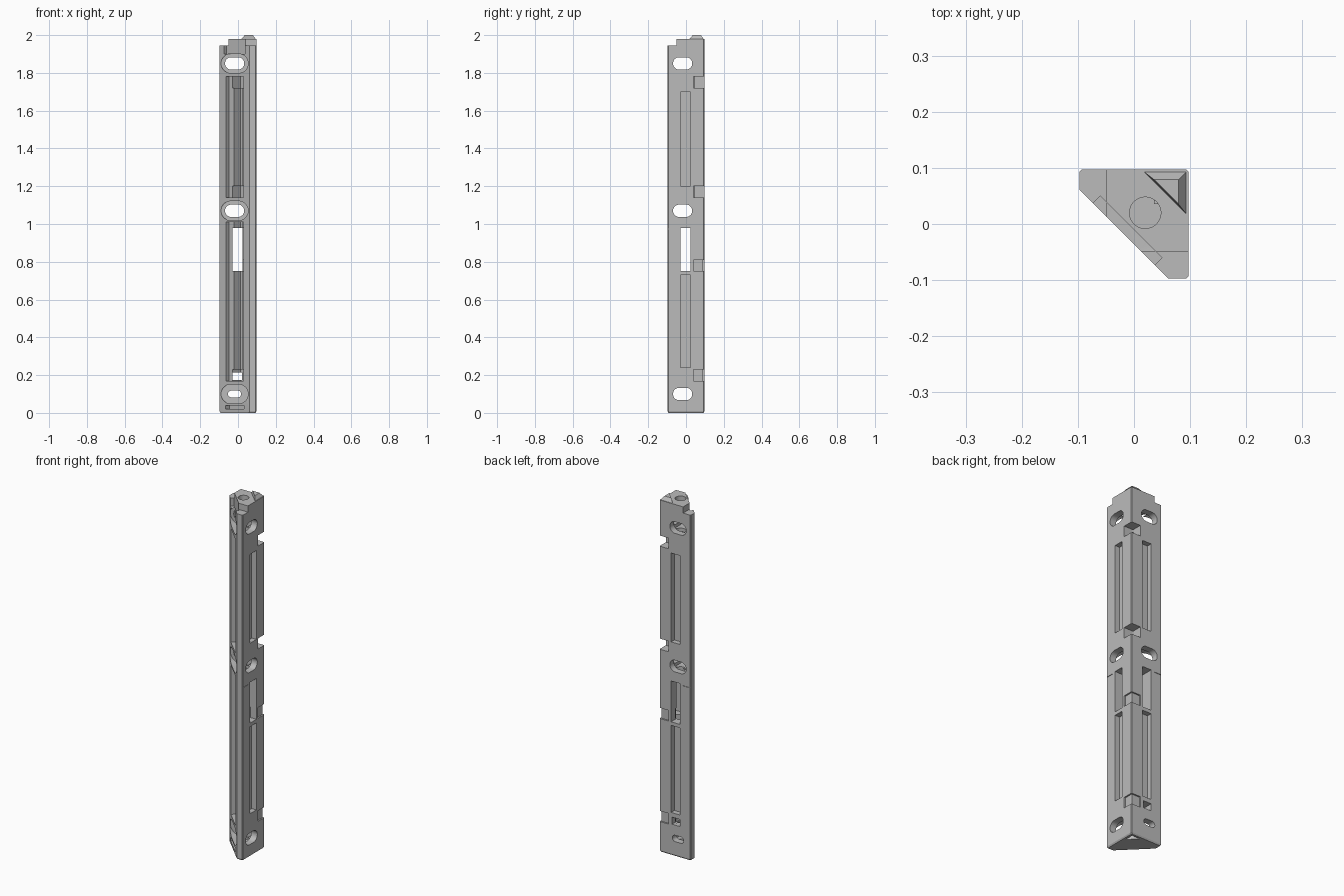
import bpy, bmesh, math

old = bpy.data.objects.get("Cube")
if old:
    bpy.data.objects.remove(old)

grey = bpy.data.materials.new("plain grey")
grey.use_nodes = True
grey.diffuse_color = (0.5, 0.5, 0.5, 1)
grey.node_tree.nodes["Principled BSDF"].inputs["Base Color"].default_value = (0.5, 0.5, 0.5, 1)

R = 0.097      # half width of the post
MID = -0.018   # middle of the slanted face, on the diagonal
cutters = []


def loft(name, rings):
    """Solid through rings of (x, y, z) points."""
    bm = bmesh.new()
    loops = [[bm.verts.new(p) for p in ring] for ring in rings]
    n = len(loops[0])
    for low, high in zip(loops, loops[1:]):
        for i in range(n):
            j = (i + 1) % n
            bm.faces.new((low[i], low[j], high[j], high[i]))
    bm.faces.new(loops[0])
    bm.faces.new(loops[-1])
    bmesh.ops.recalc_face_normals(bm, faces=bm.faces)
    mesh = bpy.data.meshes.new(name)
    bm.to_mesh(mesh)
    bm.free()
    mesh.materials.append(grey)
    obj = bpy.data.objects.new(name, mesh)
    bpy.context.collection.objects.link(obj)
    return obj


def prism(name, pts, z0, z1):
    return loft(name, [[(x, y, z) for x, y in pts] for z in (z0, z1)])


def rect(x0, x1, y0, y1):
    return [(x0, y0), (x1, y0), (x1, y1), (x0, y1)]


def cut(pts, z0, z1):
    cutters.append(prism("cutter", pts, z0, z1))


def cut_both(x0, x1, y0, y1, z0, z1):
    """The same box cut in both walls, mirrored across the diagonal."""
    cut(rect(x0, x1, y0, y1), z0, z1)
    cut(rect(y0, y1, x0, x1), z0, z1)


def cut_diagonal(half, depth, z0, z1):
    """Groove cut straight into the slanted face."""
    h, d = half * math.sqrt(0.5), depth * math.sqrt(0.5)
    cut([(MID + s * h + v, MID - s * h + v)
         for s, v in ((-1, -0.05), (1, -0.05), (1, d), (-1, d))], z0, z1)


def cut_oval(z, half, r, start, end, swap):
    """Rounded slot running along y, or along x when swapped."""
    ring = []
    for i in range(24):
        a = math.tau * (i + 0.5) / 24
        side = half - r if math.cos(a) > 0 else r - half
        ring.append((MID + side + r * math.cos(a), z + r * math.sin(a)))
    cutters.append(loft("cutter", [[(t, a, b) if swap else (a, t, b) for a, b in ring]
                                   for t in (start, end)]))


# post with a triangular section and a chamfered foot
c = 0.004
profile = [(-R, 0.061), (0.061, -R), (R - c, -R), (R, c - R),
           (R, R - c), (R - c, R), (c - R, R), (-R, R - c)]
post = loft("corner_post", [[(x * s, y * s, z) for x, y in profile]
                            for z, s in ((0, 0.95), (0.008, 1), (1.98, 1))])

# stepped top end
cut_both(-0.2, -0.05, -0.2, 0.2, 1.945, 2.1)
cut_diagonal(0.078, 0.018, 1.9, 2.1)

# hollow between the three solid blocks
for z0, z1 in ((0.17, 1.01), (1.14, 1.78)):
    cut_diagonal(0.066, 0.025, z0, z1)
    cut_diagonal(0.03, 0.075, z0, z1)

# pockets in the outer walls, and the window that goes through
for z0, z1 in ((0.24, 0.73), (1.2, 1.7)):
    cut_both(-0.03, 0.025, 0.068, 0.2, z0, z1)
cut_both(-0.03, 0.025, -0.03, 0.2, 0.75, 0.98)
cut(rect(-0.03, 0.02, 0.03, 0.2), 0.175, 0.215)

# clip notches on the outer corner
for z in (0.17, 0.75, 1.14, 1.72):
    cut(rect(0.04, 0.2, 0.04, 0.2), z, z + 0.06)
    cut_diagonal(0.042, 0.085, z, z + 0.06)

# oval bolt slots with wide counterbores
for z in (0.1, 1.07, 1.85):
    for swap in (False, True):
        small = z < 0.5 and not swap
        cut_oval(z, 0.035 if small else 0.051, 0.018 if small else 0.033, -0.2, 0.2, swap)
        cut_oval(z, 0.072, 0.051, -0.2, 0.06, swap)

# rod hole down the middle
cut([(0.02 + 0.028 * math.cos(math.tau * i / 32), 0.02 + 0.028 * math.sin(math.tau * i / 32))
     for i in range(32)], 0.045, 2.1)

# foot slot, foot socket and the thin joint line
cut_diagonal(0.07, 0.03, 0.02, 0.04)
cut([(0.03, 0.08), (0.08, 0.08), (0.08, 0.03)], -0.1, 0.02)
cut_both(-0.2, -0.05, R - 0.003, 0.2, 0.972, 0.976)

# apply the cuts
for cutter in cutters:
    mod = post.modifiers.new("cut", "BOOLEAN")
    mod.operation = "DIFFERENCE"
    mod.solver = "EXACT"
    mod.object = cutter
bpy.context.view_layer.update()
result = bpy.data.meshes.new_from_object(post.evaluated_get(bpy.context.evaluated_depsgraph_get()))
post.modifiers.clear()
post.data = result
for cutter in cutters:
    bpy.data.objects.remove(cutter)

# raised tongue at the top corner
base = [(0.018, R - c), (R - c, R - c), (R - c, 0.018)]
crown = [(0.036, 0.079), (0.079, 0.079), (0.079, 0.036)]
loft("top_tongue", [[(x, y, 1.97) for x, y in base], [(x, y, 1.98) for x, y in base],
                    [(x, y, 2.0) for x, y in crown]])

# clips filling the lower corner notches
for name, z in (("lower_clip", 0.17), ("middle_clip", 0.75)):
    prism(name, rect(0.036, 0.089, 0.036, 0.089), z - 0.002, z + 0.062)

# smooth the round bores, keep edges sharp
bpy.ops.object.select_all(action="DESELECT")
post.select_set(True)
bpy.context.view_layer.objects.active = post
bpy.ops.object.shade_smooth_by_angle(angle=math.radians(25))
